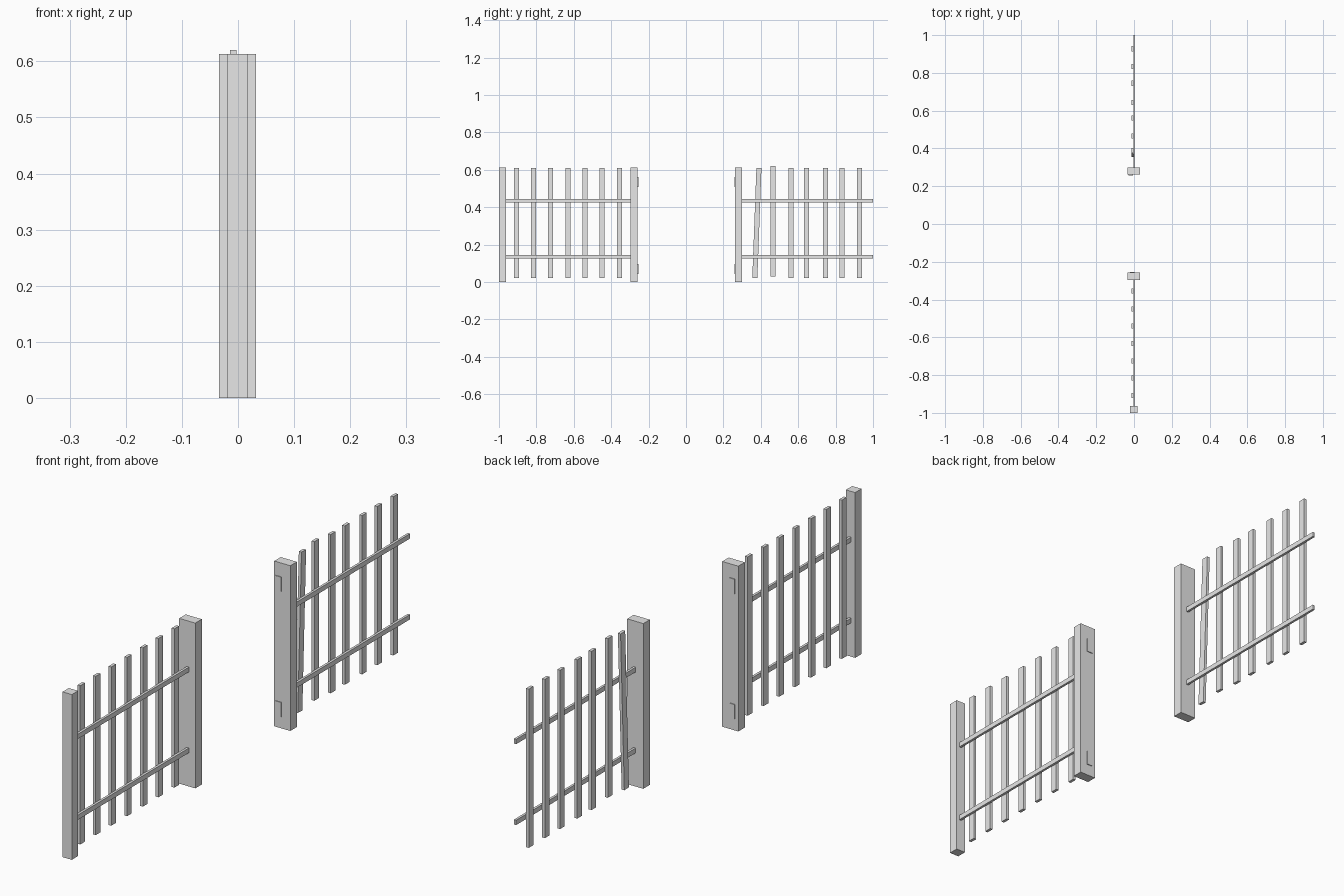
import bpy
from math import atan2

cube = bpy.data.objects.get("Cube")
if cube:
    bpy.data.objects.remove(cube, do_unlink=True)

grey = bpy.data.materials.new("plain_grey")
grey.use_nodes = True
grey.diffuse_color = (0.8, 0.8, 0.8, 1)
grey.node_tree.nodes["Principled BSDF"].inputs["Base Color"].default_value = (0.8, 0.8, 0.8, 1)


def box(name, x, y, z, lean=0.0):
    """Box spanning the (low, high) pairs, optionally leaning about the x axis."""
    spans = (x, y, z)
    bpy.ops.mesh.primitive_cube_add(size=1, location=[(a + b) / 2 for a, b in spans])
    ob = bpy.context.object
    ob.name = name
    ob.scale = [b - a for a, b in spans]
    ob.rotation_euler.x = lean
    ob.data.materials.append(grey)
    return ob


TOP = 0.613
GATE_X = (-0.034, 0.032)
PICKET_X = (-0.014, -0.003)
RAIL_X = (-0.003, 0.006)
HALF = 0.0135

# Posts: a slim end post and two wide gate posts
box("end_post", (-0.02, 0.018), (-1, -0.963), (0, TOP))
box("front_gate_post", GATE_X, (-0.296, -0.258), (0, TOP))
box("back_gate_post", GATE_X, (0.261, 0.299), (0, TOP))

# Horizontal rails
for level, z in (("lower", 0.134), ("upper", 0.434)):
    height = (z - 0.009, z + 0.009)
    box(f"front_{level}_rail", RAIL_X, (-0.966, -0.293), height)
    box(f"back_{level}_rail", RAIL_X, (0.296, 1), height)

# Upright pickets
for y in (-0.907, -0.816, -0.725, -0.632, -0.54, -0.449, -0.355):
    box("front_picket", PICKET_X, (y - HALF, y + HALF), (0.021, 0.61))
for y in (0.561, 0.644, 0.745, 0.834, 0.928):
    box("back_picket", PICKET_X, (y - HALF, y + HALF), (0.021, 0.61))
box("raised_picket", PICKET_X, (0.465 - HALF, 0.465 + HALF), (0.03, 0.62))
box("leaning_picket", PICKET_X, (0.379 - HALF, 0.379 + HALF), (0.021, 0.61),
    lean=-atan2(0.022, 0.59))

# Hinge plates on the gate posts, facing the opening
for level, z in (("lower", (0.043, 0.097)), ("upper", (0.508, 0.562))):
    box(f"front_{level}_hinge_plate", (-0.021, 0.002), (-0.259, -0.255), z)
    box(f"back_{level}_hinge_plate", (-0.028, -0.004), (0.258, 0.262), z)
